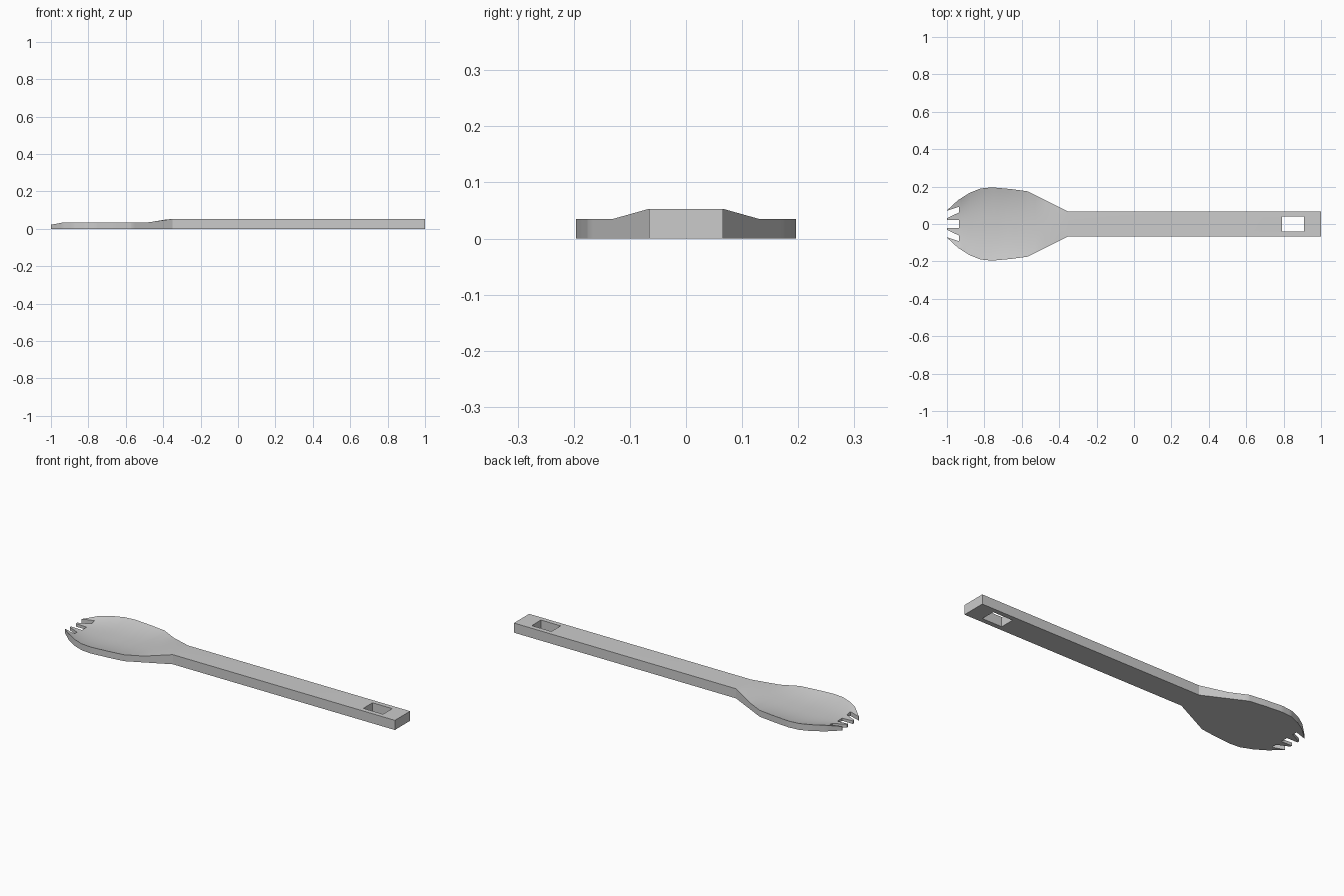
import bpy, bmesh

if "Cube" in bpy.data.objects:
    bpy.data.objects.remove(bpy.data.objects["Cube"])

# Half outline, rim height and centre-line height, as (x, value) profiles
WIDTH = [(-1, .073), (-.94, .128), (-.88, .166), (-.82, .19), (-.76, .196),
         (-.66, .187), (-.57, .175), (-.35, .066), (1, .066)]
RIM = [(-1, .022), (-.93, .035), (-.48, .035), (-.35, .053), (1, .053)]
CENTRE = [(-1, .017), (-.93, .014), (-.85, .012), (-.7, .013), (-.6, .018),
          (-.52, .027), (-.44, .041), (-.39, .049), (-.35, .053), (1, .053)]
COLS = 20


def sample(profile, x):
    for (x0, v0), (x1, v1) in zip(profile, profile[1:]):
        if x <= x1:
            return v0 + (v1 - v0) * (x - x0) / (x1 - x0)
    return profile[-1][1]


def prism(name, points, z0, z1):
    bm = bmesh.new()
    face = bm.faces.new([bm.verts.new((x, y, z0)) for x, y in points])
    ext = bmesh.ops.extrude_face_region(bm, geom=[face])
    for v in ext["geom"]:
        if isinstance(v, bmesh.types.BMVert):
            v.co.z = z1
    bmesh.ops.recalc_face_normals(bm, faces=bm.faces)
    return make_object(name, bm)


def make_object(name, bm):
    mesh = bpy.data.meshes.new(name)
    bm.to_mesh(mesh)
    bm.free()
    ob = bpy.data.objects.new(name, mesh)
    bpy.context.collection.objects.link(ob)
    return ob


# Body: one loft along x, dished top in the bowl, flat underside
stations = sorted({round(x, 3) for p in (WIDTH, RIM, CENTRE) for x, _ in p}
                  | {round(-1 + i * .025, 3) for i in range(27)})
bm = bmesh.new()
rings = []
for x in stations:
    w, r, c = sample(WIDTH, x), sample(RIM, x), sample(CENTRE, x)
    ring = [bm.verts.new((x, w, 0)), bm.verts.new((x, -w, 0))]
    for i in range(COLS + 1):
        t = -1 + 2 * i / COLS
        ring.append(bm.verts.new((x, w * t, c + (r - c) * abs(t) ** 2.3)))
    rings.append(ring)
for a, b in zip(rings, rings[1:]):
    n = len(a)
    for i in range(n):
        j = (i + 1) % n
        bm.faces.new((a[i], a[j], b[j], b[i]))
bm.faces.new(rings[0])
bm.faces.new(rings[-1])
bmesh.ops.recalc_face_normals(bm, faces=bm.faces)
body = make_object("spork_body", bm)

# Cutters: handle slot, centre gap and mirrored side gaps between tines
side = [(-.935, .062), (-.935, .092), (-1.02, .064), (-1.02, .022)]
cutters = [
    prism("handle_slot", [(.79, -.04), (.91, -.04), (.91, .04), (.79, .04)], -.1, .2),
    prism("centre_gap", [(-.935, -.021), (-.935, .021), (-1.02, .021), (-1.02, -.021)], -.1, .2)]
for s, label in ((1, "left"), (-1, "right")):
    cutters.append(prism(label + "_gap", [(x, s * y) for x, y in side], -.1, .2))
for cutter in cutters:
    cutter.hide_render = True
    cutter.hide_set(True)
    mod = body.modifiers.new(cutter.name, "BOOLEAN")
    mod.operation = "DIFFERENCE"
    mod.solver = "EXACT"
    mod.object = cutter

# Apply the cuts, remove the cutters and shade
bpy.context.view_layer.objects.active = body
body.select_set(True)
for mod in list(body.modifiers):
    bpy.ops.object.modifier_apply(modifier=mod.name)
for cutter in cutters:
    bpy.data.objects.remove(cutter)
bpy.ops.object.shade_smooth_by_angle(angle=0.4)
